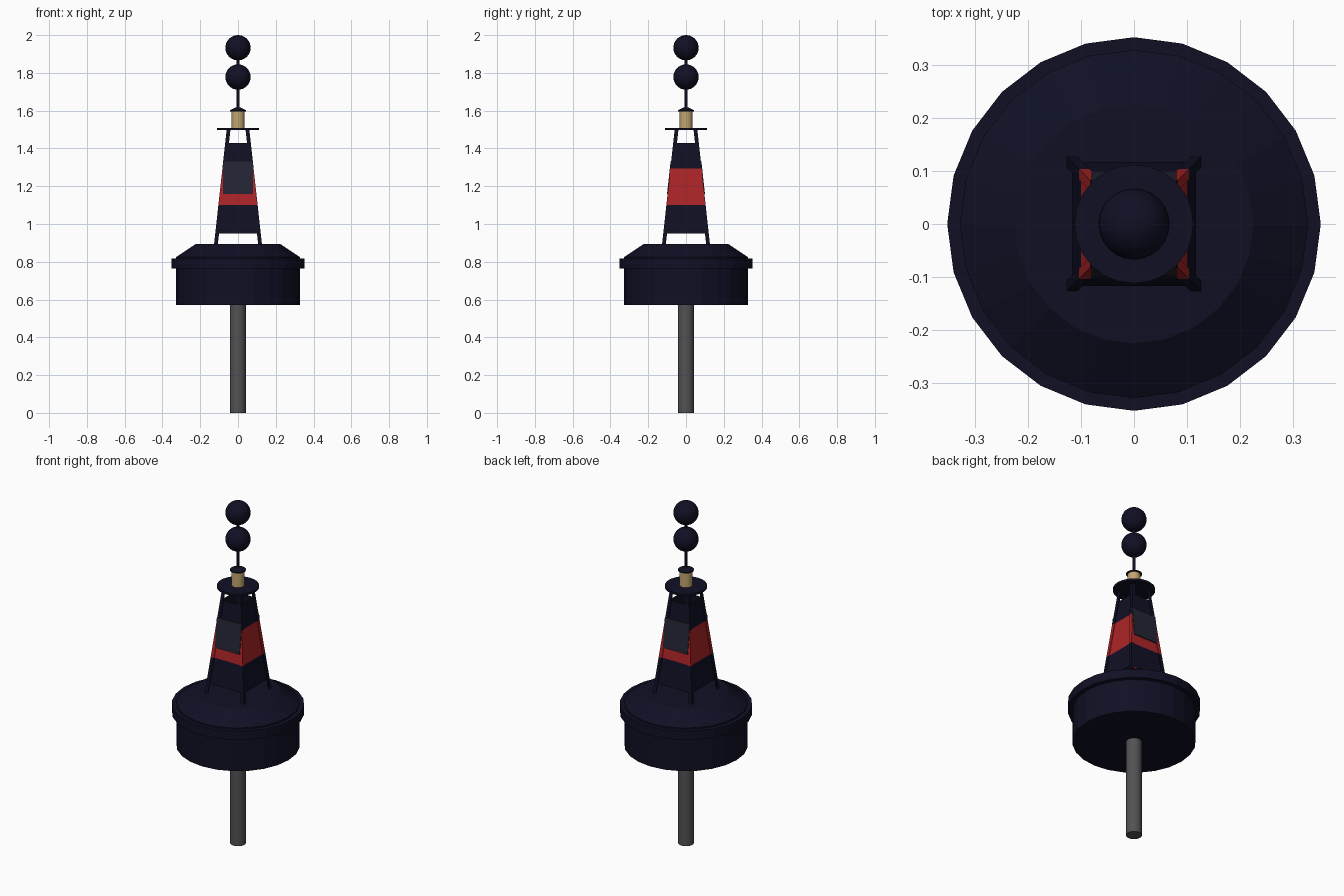
import bpy, bmesh, math
from mathutils import Vector

if "Cube" in bpy.data.objects:
    bpy.data.objects.remove(bpy.data.objects["Cube"])

def mat(name, col):
    m = bpy.data.materials.new(name)
    m.diffuse_color = (*col, 1)
    m.use_nodes = True
    m.node_tree.nodes["Principled BSDF"].inputs["Base Color"].default_value = m.diffuse_color
    return m

NAVY = mat("navy black", (0.005, 0.005, 0.018))
RED = mat("red", (0.42, 0.018, 0.02))
GREY = mat("pole grey", (0.085, 0.085, 0.09))
PANEL = mat("solar panel grey", (0.018, 0.018, 0.035))
BRASS = mat("lantern tan", (0.55, 0.38, 0.16))

def finish(bm, name, mats, smooth=None):
    bmesh.ops.recalc_face_normals(bm, faces=bm.faces)
    me = bpy.data.meshes.new(name)
    bm.to_mesh(me)
    bm.free()
    ob = bpy.data.objects.new(name, me)
    bpy.context.collection.objects.link(ob)
    for m in mats:
        me.materials.append(m)
    if smooth:
        bpy.context.view_layer.objects.active = ob
        ob.select_set(True)
        bpy.ops.object.shade_smooth_by_angle(angle=math.radians(smooth))
        ob.select_set(False)
    return ob

def loft(bm, rings):
    """Skin closed rings of points; returns the vertex rings."""
    vr = [[bm.verts.new(p) for p in r] for r in rings]
    n = len(vr[0])
    for a, b in zip(vr, vr[1:]):
        for i in range(n):
            j = (i + 1) % n
            bm.faces.new((a[i], a[j], b[j], b[i]))
    return vr

def lathe(name, profile, m, n=24, smooth=None):
    bm = bmesh.new()
    vr = loft(bm, [[(r * math.cos(2 * math.pi * i / n), r * math.sin(2 * math.pi * i / n), z)
                    for i in range(n)] for r, z in profile])
    bm.faces.new(vr[0][::-1])
    bm.faces.new(vr[-1])
    return finish(bm, name, [m], smooth)

def half(z):
    """Half width of the tapered tower at a height."""
    return 0.127 - (z - 0.89) * 0.067 / 0.61

def paint_band(bm, low, high):
    for f in bm.faces:
        z = f.calc_center_median().z
        f.material_index = 1 if low < z < high else 0

# Float, fender ring and tail tube
lathe("tail_tube", [(0.042, 0), (0.042, 0.58)], GREY, 24, 30)
lathe("float_body", [(0.328, 0.572), (0.328, 0.825), (0.225, 0.893)], NAVY)
lathe("fender_ring", [(0.352, 0.765), (0.352, 0.817)], NAVY)

# Four angle-iron legs with a red band
LEVELS = (0.885, 1.10, 1.295, 1.50)
for k, (sx, sy) in enumerate(((1, 1), (-1, 1), (-1, -1), (1, -1))):
    bm = bmesh.new()
    w, t = 0.02, 0.004
    shape = ((0, 0), (-w, 0), (-w, -t), (-t, -t), (-t, -w), (0, -w))
    vr = loft(bm, [[(sx * (half(z) + x), sy * (half(z) + y), z) for x, y in shape] for z in LEVELS])
    bm.faces.new(vr[0])
    bm.faces.new(vr[-1])
    paint_band(bm, 1.10, 1.295)
    finish(bm, f"tower_leg_{k + 1}", [NAVY, RED])

# Tapered daymark sheets between the legs
bm = bmesh.new()
loft(bm, [[(sx * (half(z) - 0.004), sy * (half(z) - 0.004), z)
           for sx, sy in ((1, 1), (-1, 1), (-1, -1), (1, -1))] for z in (0.95, 1.10, 1.295, 1.43)])
paint_band(bm, 1.10, 1.295)
sheets = finish(bm, "daymark_sheets", [NAVY, RED])
mod = sheets.modifiers.new("thickness", "SOLIDIFY")
mod.thickness = 0.004
mod.offset = -1

# Solar panels on the front and back
for name, s in (("front_solar_panel", -1), ("back_solar_panel", 1)):
    bm = bmesh.new()
    vr = loft(bm, [[(x, s * (half(z) + d), z) for x, d in
                    ((-0.08, -0.003), (0.08, -0.003), (0.08, 0.003), (-0.08, 0.003))]
                   for z in (1.16, 1.33)])
    bm.faces.new(vr[0])
    bm.faces.new(vr[-1])
    finish(bm, name, [PANEL])

# Platform, lantern, cap and topmark
lathe("platform", [(0.112, 1.497), (0.112, 1.509)], NAVY, 24)
lathe("lantern", [(0.034, 1.505), (0.034, 1.60)], BRASS, 24, 30)
lathe("lantern_cap", [(0.042, 1.596), (0.042, 1.602), (0.012, 1.617)], NAVY, 24, 30)
lathe("topmark_rod", [(0.008, 1.605), (0.008, 1.9)], NAVY, 12, 30)
for name, z in (("lower_ball", 1.778), ("upper_ball", 1.933)):
    bm = bmesh.new()
    bmesh.ops.create_uvsphere(bm, u_segments=24, v_segments=16, radius=0.067)
    bmesh.ops.translate(bm, verts=bm.verts, vec=Vector((0, 0, z)))
    finish(bm, name, [NAVY], 40)
